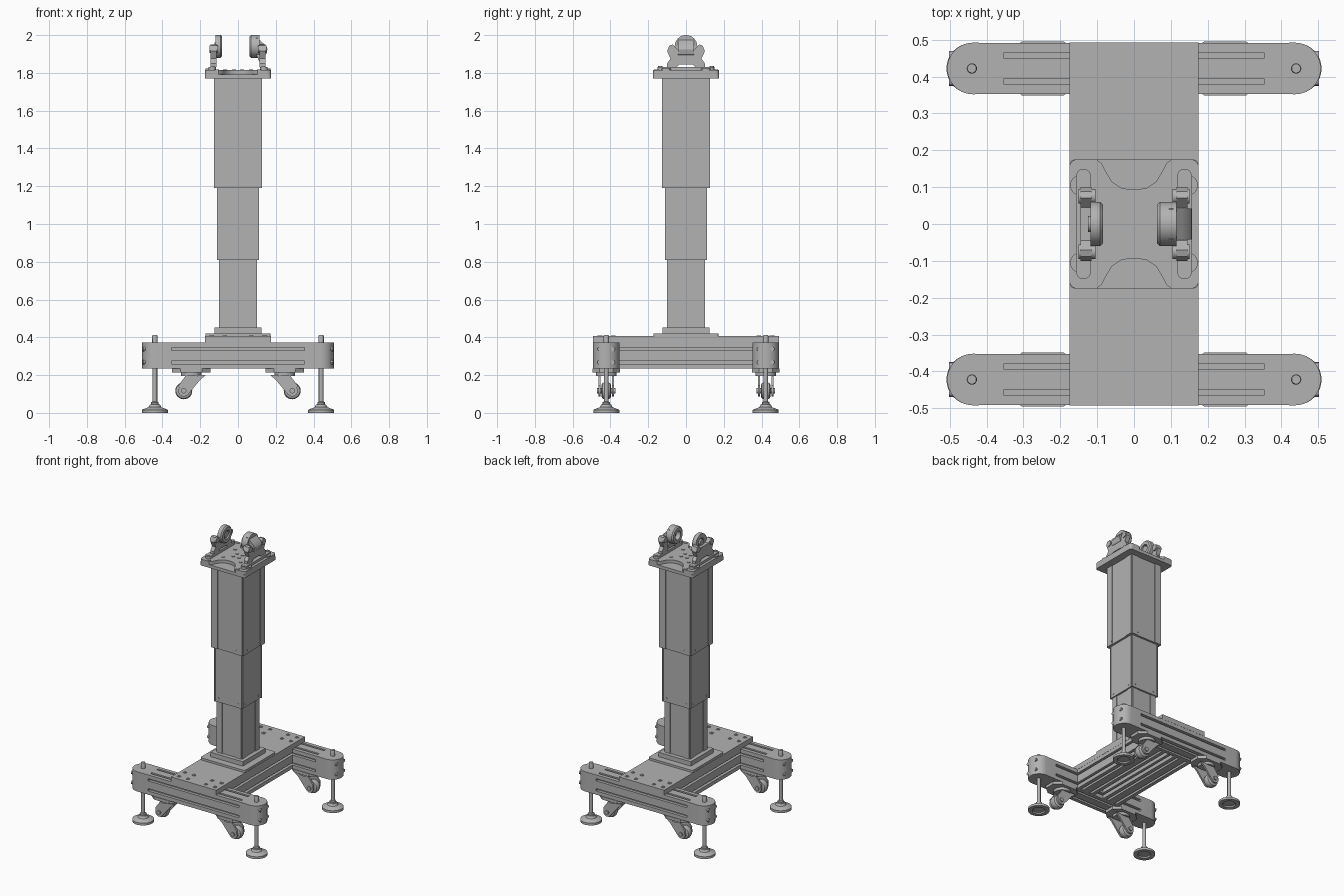
import bpy, bmesh
from math import sin, cos, pi, radians
from mathutils import Matrix, Vector

cube = bpy.data.objects.get("Cube")
if cube:
    bpy.data.objects.remove(cube, do_unlink=True)

grey = bpy.data.materials.new("machined_grey")
grey.use_nodes = True
colour = (0.45, 0.45, 0.45, 1)
grey.diffuse_color = colour
grey.node_tree.nodes["Principled BSDF"].inputs["Base Color"].default_value = colour
made = []


def finish(name, bm):
    bmesh.ops.recalc_face_normals(bm, faces=bm.faces)
    mesh = bpy.data.meshes.new(name)
    bm.to_mesh(mesh)
    bm.free()
    mesh.materials.append(grey)
    ob = bpy.data.objects.new(name, mesh)
    bpy.context.collection.objects.link(ob)
    made.append(ob)
    return ob


def prism(name, pts, axis, lo, hi):
    """Extrude a 2D outline along an axis: x uses (y,z), y uses (x,z), z uses (x,y)."""
    place = {"x": lambda a, b: (lo, a, b), "y": lambda a, b: (a, lo, b),
             "z": lambda a, b: (a, b, lo)}[axis]
    bm = bmesh.new()
    face = bm.faces.new([bm.verts.new(place(a, b)) for a, b in pts])
    new = bmesh.ops.extrude_face_region(bm, geom=[face])["geom"]
    step = Vector([(hi - lo) * (axis == k) for k in "xyz"])
    bmesh.ops.translate(bm, vec=step, verts=[v for v in new if isinstance(v, bmesh.types.BMVert)])
    return finish(name, bm)


def rect(a0, a1, b0, b1):
    return [(a0, b0), (a1, b0), (a1, b1), (a0, b1)]


def box(name, x0, x1, y0, y1, z0, z1):
    return prism(name, rect(x0, x1, y0, y1), "z", z0, z1)


def arc(cx, cy, r, start, end, n=12):
    return [(cx + r * cos(radians(start + (end - start) * i / n)),
             cy + r * sin(radians(start + (end - start) * i / n))) for i in range(n + 1)]


def disc(name, cx, cy, r, axis, lo, hi, n=24):
    return prism(name, arc(cx, cy, r, 0, 360, n)[:-1], axis, lo, hi)


def round_rect(h, r):
    k = h - r
    return (arc(k, k, r, 0, 90, 6) + arc(-k, k, r, 90, 180, 6)
            + arc(-k, -k, r, 180, 270, 6) + arc(k, -k, r, 270, 360, 6))


def lathe(name, prof, matrix, closed=False, n=32):
    """Spin an (r, z) profile around z, then place it."""
    bm = bmesh.new()
    vs = [bm.verts.new((r, 0, z)) for r, z in prof]
    es = [bm.edges.new(p) for p in zip(vs, vs[1:])]
    if closed:
        es.append(bm.edges.new((vs[-1], vs[0])))
    bmesh.ops.spin(bm, geom=vs + es, cent=(0, 0, 0), axis=(0, 0, 1), angle=2 * pi, steps=n)
    bmesh.ops.remove_doubles(bm, verts=bm.verts, dist=1e-5)
    bm.transform(matrix)
    return finish(name, bm)


def four_sided(side):
    """Repeat one side, given as (along, out) points, around a square section."""
    out = []
    for k in range(4):
        c, s = round(cos(k * pi / 2)), round(sin(k * pi / 2))
        out += [(a * c - b * s, a * s + b * c) for a, b in side]
    return out


def slotted(h, slots, w, depth):
    side = [(h, -h)]
    for t in slots:
        side += [(h, t - w), (h - depth, t - w), (h - depth, t + w), (h, t + w)]
    return four_sided(side)


# Base frame: slotted rails with rounded solid ends
ZB, HB = 0.303, 0.069
rail = slotted(HB, (-0.035, 0.035), 0.008, 0.02)
for s in (-1, 1):
    yc = s * 0.422
    prism("cross_rail", [(a + yc, b + ZB) for a, b in rail], "x", -0.353, 0.353)
    prism("long_rail", [(a + s * 0.105, b + ZB) for a, b in rail], "y", -0.353, 0.353)
    for m in (-1, 1):
        end = [(m * x, y + yc) for x, y in
               [(0.353, HB)] + arc(0.437, 0, HB + 0.001, 90, -90, 20) + [(0.353, -HB)]]
        prism("rail_end", end, "z", ZB - HB, ZB + HB)
        for dy in (-0.035, 0.035):
            for dz in (-0.035, 0.035):
                disc("end_bolt", yc + dy, ZB + dz, 0.012, "x", m * 0.48, m * 0.502, 12)

# Base plate and its bolts
box("base_plate", -0.175, 0.175, -0.492, 0.492, 0.372, 0.406)
for sx in (-1, 1):
    for sy in (-1, 1):
        for x in (0.07, 0.14):
            for y in (0.385, 0.455):
                lathe("plate_bolt", [(0, 0), (0.006, 0), (0.006, 0.004), (0.013, 0.004), (0.013, -0.004)],
                      Matrix.Translation((sx * x, sy * y, 0.406)), n=16)

# Levelling feet
foot = [(0, 0.009), (0.038, 0.009), (0.042, 0), (0.069, 0), (0.069, 0.016), (0.06, 0.02),
        (0.034, 0.03), (0.026, 0.045), (0.02, 0.046), (0.02, 0.056), (0.0125, 0.06),
        (0.0125, 0.236)]
for sx in (-1, 1):
    for sy in (-1, 1):
        spot = Matrix.Translation((sx * 0.44, sy * 0.422, 0))
        lathe("levelling_foot", foot, spot)
        lathe("foot_stud_top", [(0, 0.412), (0.012, 0.412), (0.014, 0.408), (0.014, 0.37)], spot, n=20)

# Casters
wheel = [(0.01, -0.026), (0.03, -0.026), (0.041, -0.02), (0.045, -0.008), (0.045, 0.008),
         (0.041, 0.02), (0.03, 0.026), (0.01, 0.026)]
fork = [(-0.275, 0.2), (-0.315, 0.145)] + arc(-0.287, 0.117, 0.03, 150, 320, 8) + [(-0.2, 0.175), (-0.17, 0.2)]
for sx in (-1, 1):
    for sy in (-1, 1):
        y = sy * 0.422
        c = 0.247
        pad = [(-0.35, 0.035), (-0.305, 0.073), (-0.19, 0.073), (-0.145, 0.035)]
        pad += [(a, -b) for a, b in reversed(pad)]
        prism("caster_pad", [(-sx * a, b + y) for a, b in pad], "z", 0.214, 0.235)
        disc("caster_swivel", sx * c, y, 0.055, "z", 0.195, 0.215)
        for d in (-1, 1):
            prism("caster_fork", [(-sx * a, b) for a, b in fork], "y", y + d * 0.03, y + d * 0.042)
        lathe("caster_wheel", wheel, Matrix.Translation((sx * 0.287, y, 0.117)) @ Matrix.Rotation(pi / 2, 4, "X"), True)
        disc("caster_axle", sx * 0.287, 0.117, 0.014, "y", y - 0.05, y + 0.05, 16)

# Telescopic column
prism("column_foot_plate", round_rect(0.173, 0.012), "z", 0.406, 0.421)
box("column_flange", -0.125, 0.125, -0.125, 0.125, 0.421, 0.452)


def column(name, h, panel, z0, z1):
    side = [(h - 0.006, -h + 0.006), (h, -h + 0.006), (h, -panel), (h - 0.004, -panel),
            (h - 0.004, panel), (h, panel), (h, h - 0.006)]
    prism(name, four_sided(side), "z", z0, z1)


column("column_lower", 0.1, 0.053, 0.45, 0.82)
column("column_middle", 0.112, 0.098, 0.81, 1.2)
column("column_upper", 0.126, 0.07, 1.19, 1.772)
for s in (-1, 1):
    for t in (-0.075, 0.075):
        for z, h in ((0.835, 0.109), (1.215, 0.126)):
            disc("column_screw_y", t, z, 0.006, "y", s * (h - 0.005), s * (h + 0.001), 10)
            disc("column_screw_x", t, z, 0.006, "x", s * (h - 0.005), s * (h + 0.001), 10)

# Head plates; the upper one has a bell-shaped notch front and back
prism("head_plate_lower", round_rect(0.175, 0.015), "z", 1.77, 1.792)
notch = [(0.102, 0.175), (0.088, 0.165), (0.075, 0.14), (0.06, 0.115), (0.035, 0.098), (0.012, 0.094)]
half = arc(0.155, 0.155, 0.02, 0, 90, 6) + notch + [(-a, b) for a, b in reversed(notch)] \
    + arc(-0.155, 0.155, 0.02, 90, 180, 6)
prism("head_plate_upper", half + [(-a, -b) for a, b in half], "z", 1.792, 1.814)
for sx in (-1, 1):
    for sy in (-1, 1):
        for x, y, z in ((0.022, 0.022, 1.814), (0.068, 0.068, 1.814), (0.112, 0.158, 1.814), (0.135, 0.136, 1.832)):
            disc("head_bolt", sx * x, sy * y, 0.011, "z", z - 0.01, z + 0.004, 16)

# Head brackets: feet, arched side plates with ears, and bearing rings
arch = [(0.1, 1.83), (0.1, 1.85), (0.082, 1.875), (0.1, 1.915), (0.088, 1.945), (0.07, 1.95), (0.045, 1.925)]
inner = [(-0.05, 1.83), (-0.035, 1.845), (0.035, 1.845), (0.05, 1.83)]
arch = arch + [(-a, b) for a, b in reversed(arch)] + inner
for sx, r0, r1 in ((-1, 0.084, 0.118), (1, 0.062, 0.115)):
    prism("bracket_foot", [(sx * a, b) for a, b in arc(0.137, 0.13, 0.02, 0, 180, 10)
                           + arc(0.137, -0.13, 0.02, 180, 360, 10)], "z", 1.812, 1.832)
    prism("bracket_plate", arch, "x", sx * 0.115, sx * 0.145)
    lathe("bearing_ring", [(0.03, r0), (0.052, r0), (0.06, r0 + 0.008), (0.06, r1), (0.03, r1)],
          Matrix.Translation((0, 0, 1.94)) @ Matrix.Rotation(sx * pi / 2, 4, "Y"), True)
    for y in (-0.075, 0.075):
        disc("ear_boss", y, 1.925, 0.02, "x", sx * 0.105, sx * 0.15, 16)
        disc("foot_ear", sx * 0.145, y * 1.4, 0.028, "z", 1.812, 1.822, 20)

# Left bracket carries a sloping saddle; right bracket a small hub
saddle = [(0.112, 1.86), (0.15, 1.9), (0.156, 1.925), (0.15, 1.942), (0.13, 1.96), (0.105, 1.985), (0.095, 1.985), (0.095, 1.9)]
prism("left_saddle", saddle, "y", -0.042, 0.042)
disc("right_hub", 0, 1.94, 0.022, "x", -0.125, -0.09, 20)

# Smooth the rounded surfaces and keep the edges sharp
bpy.ops.object.select_all(action="DESELECT")
for ob in made:
    ob.select_set(True)
bpy.context.view_layer.objects.active = made[0]
bpy.ops.object.shade_smooth_by_angle(angle=radians(30))
